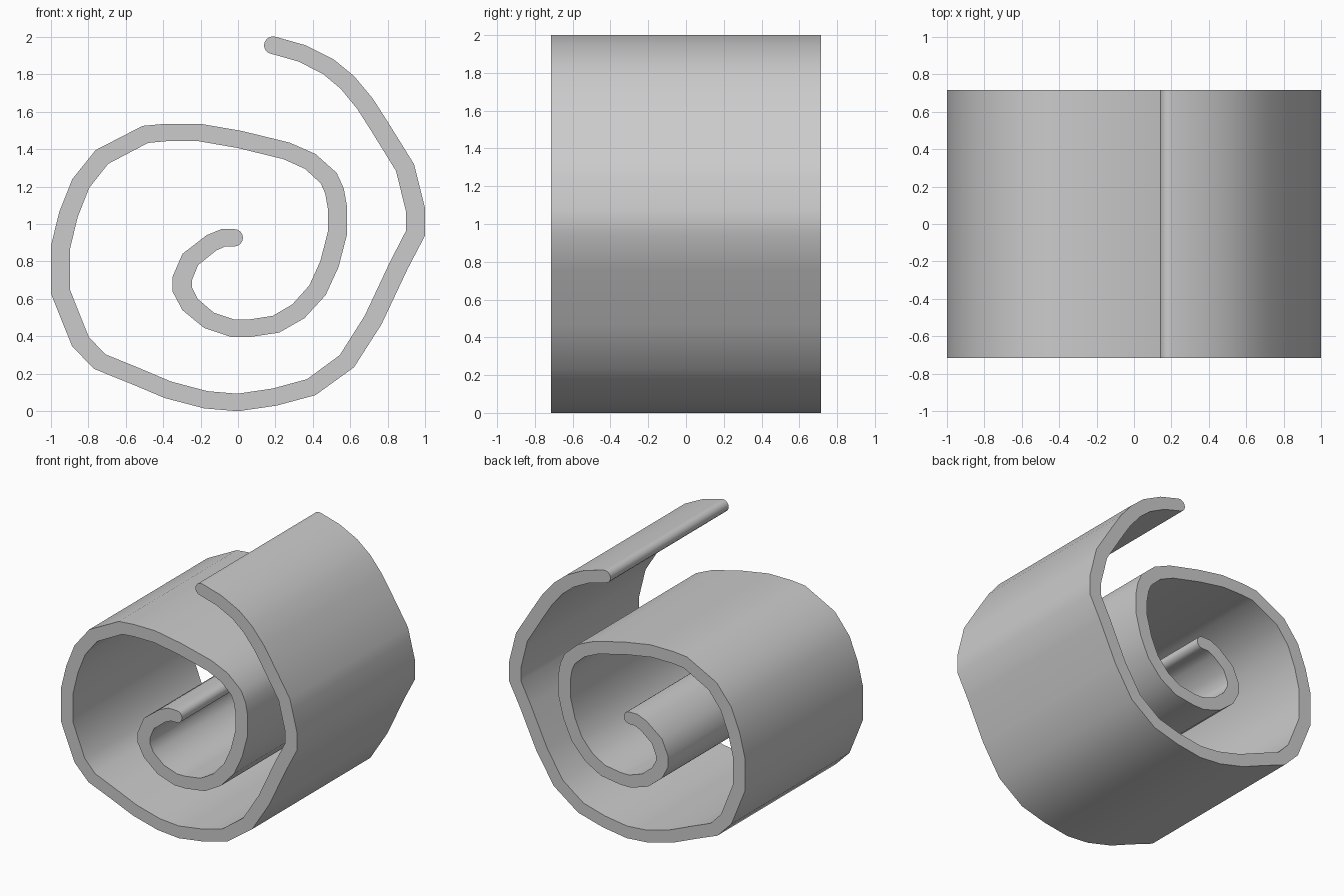
import bpy, bmesh, math
from mathutils import Vector

if "Cube" in bpy.data.objects:
    bpy.data.objects.remove(bpy.data.objects["Cube"])

HALF_DEPTH = 0.715
THICK_X, THICK_Z = 0.103, 0.093   # wall is slightly thicker sideways than vertically

# Outer edge of the rolled sheet in x, z, from the free tip to the inner curl
OUTER = [Vector(p) for p in [
    (.20, 2.0), (.36, 1.955), (.51, 1.88), (.62, 1.79), (.72, 1.67), (.80, 1.545), (.94, 1.32),
    (.96, 1.24), (1, 1.08), (1, .94), (.906, .76), (.767, .465), (.62, .235), (.414, .086),
    (.206, .03), (0, 0), (-.18, .015), (-.39, .07), (-.58, .15), (-.767, .225),
    (-.885, .345), (-.94, .48), (-1, .63), (-1, .88), (-.955, 1.064), (-.885, 1.24),
    (-.76, 1.395), (-.51, 1.524), (-.39, 1.535), (-.2, 1.535), (.02, 1.497),
    (.275, 1.435), (.414, 1.374), (.527, 1.273), (.565, 1.19), (.583, 1.09), (.583, .947),
    (.537, .77), (.468, .62), (.355, .497), (.22, .42), (.06, .396), (-.035, .396),
    (-.18, .444), (-.297, .54), (-.35, .64), (-.35, .717), (-.297, .84),
    (-.168, .94), (-.088, .973), (-.02, .973)]]


def inner_edge(pts):
    """Offset the outer edge towards the inside of the roll with mitred corners."""
    result = []
    for i, p in enumerate(pts):
        a = (p - pts[i - 1]).normalized() if i else (pts[1] - p).normalized()
        b = (pts[i + 1] - p).normalized() if i < len(pts) - 1 else a
        t = (a + b).normalized()
        miter = 1 / t.dot(a)
        result.append(p + miter * Vector((t.y * THICK_X, -t.x * THICK_Z)))
    return result


def cap(p, q, direction, steps=8):
    """Rounded end between outer point p and inner point q."""
    mid, arm = (p + q) / 2, (p - q) / 2
    out = direction.normalized() * arm.length
    angles = [math.pi * k / steps for k in range(1, steps)]
    return [mid + arm * math.cos(a) + out * math.sin(a) for a in angles]


inner = inner_edge(OUTER)
bm = bmesh.new()


def verts(pts):
    return [bm.verts.new((p.x, -HALF_DEPTH, p.y)) for p in pts]


# Flat spiral cross-section
vo, vi = verts(OUTER), verts(inner)
for i in range(len(vo) - 1):
    bm.faces.new((vo[i], vo[i + 1], vi[i + 1], vi[i]))
for k, d in ((0, OUTER[0] - OUTER[1]), (-1, OUTER[-1] - OUTER[-2])):
    bm.faces.new([vo[k]] + verts(cap(OUTER[k], inner[k], d)) + [vi[k]])

# Extrude through the depth
ext = bmesh.ops.extrude_face_region(bm, geom=bm.faces[:])
moved = [g for g in ext["geom"] if isinstance(g, bmesh.types.BMVert)]
bmesh.ops.translate(bm, verts=moved, vec=(0, 2 * HALF_DEPTH, 0))
bmesh.ops.recalc_face_normals(bm, faces=bm.faces[:])

mesh = bpy.data.meshes.new("rolled_sheet")
bm.to_mesh(mesh)
bm.free()
sheet = bpy.data.objects.new("rolled_sheet", mesh)
bpy.context.collection.objects.link(sheet)
bpy.context.view_layer.objects.active = sheet
sheet.select_set(True)
bpy.ops.object.shade_smooth_by_angle(angle=math.radians(30))
